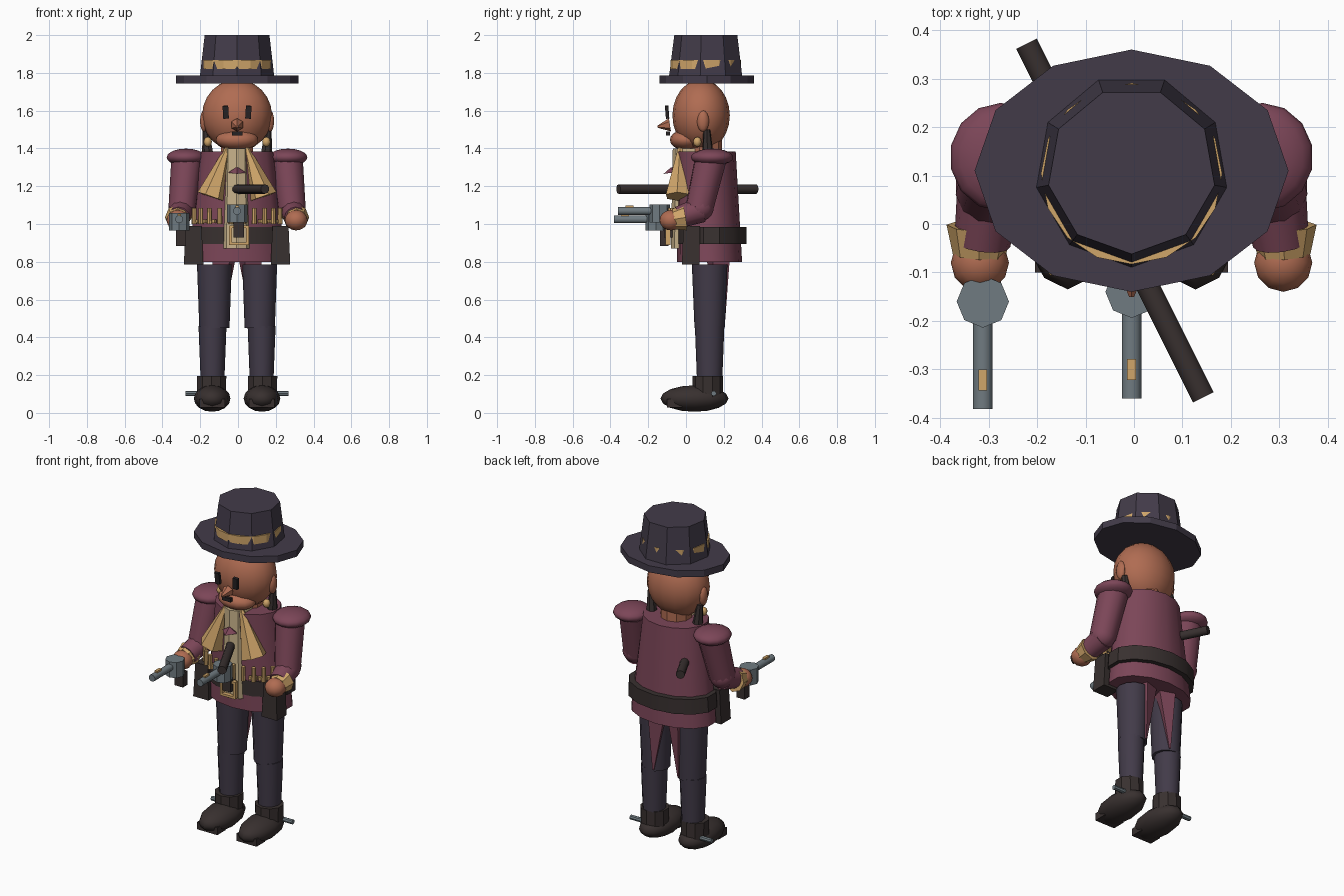
import bpy, math
from mathutils import Vector

if "Cube" in bpy.data.objects:
    bpy.data.objects.remove(bpy.data.objects["Cube"])

def mat(name, r, g, b):
    m = bpy.data.materials.new(name)
    lin = [((c / 255 + 0.055) / 1.055) ** 2.4 for c in (r, g, b)]
    m.diffuse_color = (*lin, 1)
    m.use_nodes = True
    m.node_tree.nodes["Principled BSDF"].inputs["Base Color"].default_value = m.diffuse_color
    return m

CLOTH = mat("dusk_cloth", 66, 59, 73)
MAROON = mat("maroon", 124, 70, 88)
SKIN = mat("skin", 176, 108, 82)
GOLD = mat("gold", 208, 166, 106)
TAN = mat("tan_vest", 200, 178, 138)
LEATHER = mat("dark_leather", 56, 48, 47)
STEEL = mat("steel", 112, 123, 129)
BLACK = mat("black", 38, 34, 36)

def finish(name, m, smooth=None):
    o = bpy.context.object
    o.name = name
    o.data.materials.append(m)
    if smooth:
        bpy.ops.object.transform_apply(location=False, rotation=False, scale=True)
        bpy.ops.object.shade_smooth_by_angle(angle=math.radians(smooth))
    return o

def box(name, m, c, s, rot=(0, 0, 0)):
    bpy.ops.mesh.primitive_cube_add(size=1, location=c, rotation=rot)
    bpy.context.object.scale = s
    return finish(name, m)

def ball(name, m, c, s, seg=14, rings=10):
    bpy.ops.mesh.primitive_uv_sphere_add(segments=seg, ring_count=rings, location=c)
    bpy.context.object.scale = s
    return finish(name, m, 50)

def rod(name, m, a, b, r1, r2, n=10, smooth=None):
    """Tapered cylinder running from a to b."""
    a, b = Vector(a), Vector(b)
    d = b - a
    bpy.ops.mesh.primitive_cone_add(vertices=n, radius1=r1, radius2=r2, depth=d.length,
                                    location=(a + b) / 2,
                                    rotation=d.to_track_quat('Z', 'Y').to_euler())
    return finish(name, m, smooth)

def drum(name, m, cx, levels, n=12, turn=0.0, smooth=None):
    """Stack of ellipses; each level is (z, centre y, radius x, radius y)."""
    verts, faces = [], []
    for z, cy, rx, ry in levels:
        for i in range(n):
            t = math.tau * i / n - math.pi / 2 + turn
            verts.append((cx + rx * math.cos(t), cy + ry * math.sin(t), z))
    for k in range(len(levels) - 1):
        for i in range(n):
            j = (i + 1) % n
            faces.append((k * n + i, k * n + j, k * n + n + j, k * n + n + i))
    faces.append(tuple(reversed(range(n))))
    faces.append(tuple(range((len(levels) - 1) * n, len(levels) * n)))
    me = bpy.data.meshes.new(name)
    me.from_pydata(verts, [], faces)
    o = bpy.data.objects.new(name, me)
    bpy.context.collection.objects.link(o)
    bpy.ops.object.select_all(action='DESELECT')
    bpy.context.view_layer.objects.active = o
    o.select_set(True)
    return finish(name, m, smooth)

# Hat
CX = -0.005
drum("hat_brim", CLOTH, CX, [(1.745, .11, .324, .25), (1.785, .11, .324, .25)], 12)
drum("hat_crown", CLOTH, CX, [(1.78, .11, .2, .2), (2.0, .11, .174, .172)], 9)
drum("hat_band", GOLD, CX, [(1.82, .104, .187, .187), (1.868, .104, .187, .187)], 16)

# Head and face
ball("head", SKIN, (CX, .08, 1.575), (.185, .152, .19), 16, 12)
ball("jaw", SKIN, (CX, 0, 1.445), (.115, .085, .055))
rod("neck", SKIN, (CX, .1, 1.36), (CX, .1, 1.46), .09, .09)
rod("nose", SKIN, (CX, -.085, 1.525), (CX, -.15, 1.515), .035, .006, 6)
box("mouth", BLACK, (CX, -.095, 1.48), (.055, .02, .022))
for s, side in ((-1, "left"), (1, "right")):
    box(f"{side}_eye", BLACK, (CX + s * .06, -.1, 1.592), (.03, .018, .068), (.08, s * .06, 0))
    ball(f"{side}_ear", SKIN, (CX + s * .175, .09, 1.545), (.022, .032, .057), 10, 8)
    ball(f"{side}_earring", GOLD, (CX + s * .155, .06, 1.435), (.022, .022, .026), 8, 6)
    rod(f"{side}_hair_lock", LEATHER, (CX + s * .155, .115, 1.38),
        (CX + s * .165, .11, 1.5), .03, .018, 7)

# Coat, belt and vest
drum("coat", MAROON, CX, [(.8, .125, .265, .172), (1.385, .105, .195, .158)], 14, smooth=35)
drum("belt", LEATHER, CX, [(.895, .135, .277, .185), (.985, .135, .27, .185)], 14, smooth=35)
drum("vest", TAN, CX - .003, [(.87, .02, .092, .1), (1.4, .02, .075, .09)], 10)
rod("tie_knot", MAROON, (CX, -.072, 1.272), (CX, -.076, 1.3), .048, .004, 4)
for dx in (-.045, .045):
    box("buckle_side", GOLD, (.005 + dx, -.095, .94), (.014, .025, .1))
for dz in (-.045, .045):
    box("buckle_bar", GOLD, (.005, -.095, .94 + dz), (.1, .025, .014))

# Bandolier of cartridges following the front of the coat
for i in range(10):
    t = math.radians(-90 + (i - 4.5) * 14)
    rod("cartridge", GOLD, (CX + .255 * math.cos(t), .1 + .185 * math.sin(t), 1.0),
        (CX + .255 * math.cos(t), .1 + .185 * math.sin(t), 1.085), .014, .012, 8)
    t = math.radians(-90 + (i - 4.5) * 13)
    if 2 < abs(i - 4.5):
        box("cartridge_loop", GOLD, (CX + .25 * math.cos(t), .11 + .18 * math.sin(t), 1.015),
            (.045, .02, .02), (0, 0, t + math.pi / 2))

for s, side in ((-1, "left"), (1, "right")):
    X = lambda x: CX + s * x
    # Lapel scarf ends
    rod(f"{side}_scarf", GOLD, (X(.14), -.04, 1.145), (X(.045), -.03, 1.42), .073, .008, 6)
    # Arm
    ball(f"{side}_shoulder_pad", MAROON, (X(.27), .138, 1.353), (.105, .112, .046))
    rod(f"{side}_upper_arm", MAROON, (X(.265), .13, 1.34), (X(.29), .07, 1.08), .084, .074, 12, 40)
    ball(f"{side}_elbow", MAROON, (X(.292), .075, 1.085), (.072, .072, .07))
    rod(f"{side}_forearm", MAROON, (X(.292), .08, 1.075), (X(.308), -.04, 1.035), .068, .058, 12, 40)
    rod(f"{side}_cuff", GOLD, (X(.312), -.005, 1.035), (X(.315), -.065, 1.025), .07, .054, 8)
    ball(f"{side}_hand", SKIN, (X(.313), -.08, 1.02), (.06, .06, .054), 12, 8)
    # Holster
    drum(f"{side}_holster", LEATHER, X(.23), [(.785, .025, .073, .066), (.99, .03, .06, .062)],
         4, math.pi / 4)
    # Leg and coat tail
    drum(f"{side}_thigh", CLOTH, X(.12), [(.45, .125, .08, .08), (.785, .125, .092, .094)], 12, smooth=40)
    drum(f"{side}_shin", CLOTH, X(.13), [(.15, .125, .062, .066), (.46, .125, .074, .078)], 12, smooth=40)
    rod(f"{side}_coat_tail", MAROON, (X(.085), .2, .46), (X(.07), .17, .82), .006, .07, 4)
    # Boot
    drum(f"{side}_boot_cuff", LEATHER, X(.135), [(.07, .115, .08, .082), (.195, .115, .082, .08)], 10)
    ball(f"{side}_boot", LEATHER, (X(.132), .045, .076), (.097, .18, .07), 12, 8)
    box(f"{side}_toe_cap", LEATHER, (X(.132), -.06, .05), (.135, .08, .045))
    rod(f"{side}_spur", STEEL, (X(.14), .147, .103), (X(.273), .147, .103), .014, .014, 8)

# Pistols: drum, barrel, sight and grip
for name, x, y, z, tip in (("hand", -.312, -.16, 1.012, -.382), ("belt", CX, -.14, 1.056, -.36)):
    rod(f"{name}_pistol_drum", STEEL, (x, y, z - .047), (x, y, z + .047), .054, .054, 8)
    rod(f"{name}_pistol_barrel", STEEL, (x, y, z + .013), (x, tip, z + .013), .021, .021, 10, 40)
    box(f"{name}_pistol_sight", GOLD, (x, tip + .06, z + .036), (.018, .043, .012))
    box(f"{name}_pistol_grip", LEATHER, (x + .01, y + .045, z - .085), (.055, .045, .085))

# Staff piercing the coat
rod("staff", LEATHER, (-.222, .372, 1.185), (.143, -.358, 1.185), .025, .025, 10, 40)
